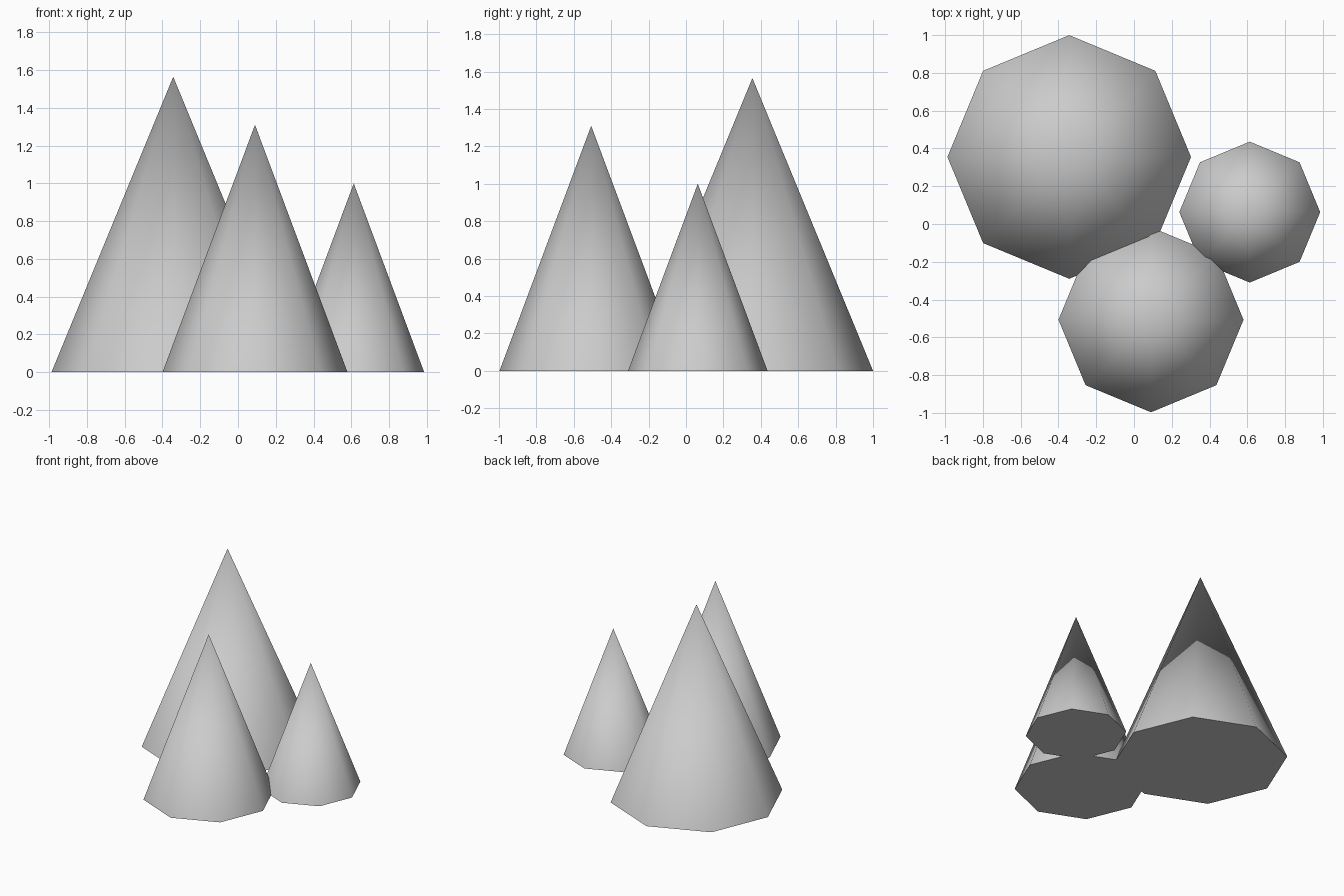
import bpy
import math

cube = bpy.data.objects.get("Cube")
if cube:
    bpy.data.objects.remove(cube, do_unlink=True)

# Single plain grey for every cone
grey = bpy.data.materials.new("light_grey")
grey.use_nodes = True
colour = (0.6, 0.6, 0.6, 1.0)
grey.diffuse_color = colour
grey.node_tree.nodes["Principled BSDF"].inputs["Base Color"].default_value = colour


def add_cone(name, x, y, radius, height):
    """Eight-sided cone standing on the ground, smooth sides and a sharp base rim."""
    bpy.ops.mesh.primitive_cone_add(
        vertices=8, radius1=radius, radius2=0, depth=height,
        end_fill_type='NGON', location=(x, y, height / 2))
    cone = bpy.context.object
    cone.name = name
    cone.data.materials.append(grey)
    bpy.ops.object.shade_smooth_by_angle(angle=math.radians(60))
    return cone


# Three cones of falling size, set close together
add_cone("large_cone", -0.343, 0.355, 0.645, 1.565)
add_cone("medium_cone", 0.09, -0.507, 0.49, 1.31)
add_cone("small_cone", 0.613, 0.063, 0.373, 1.0)
